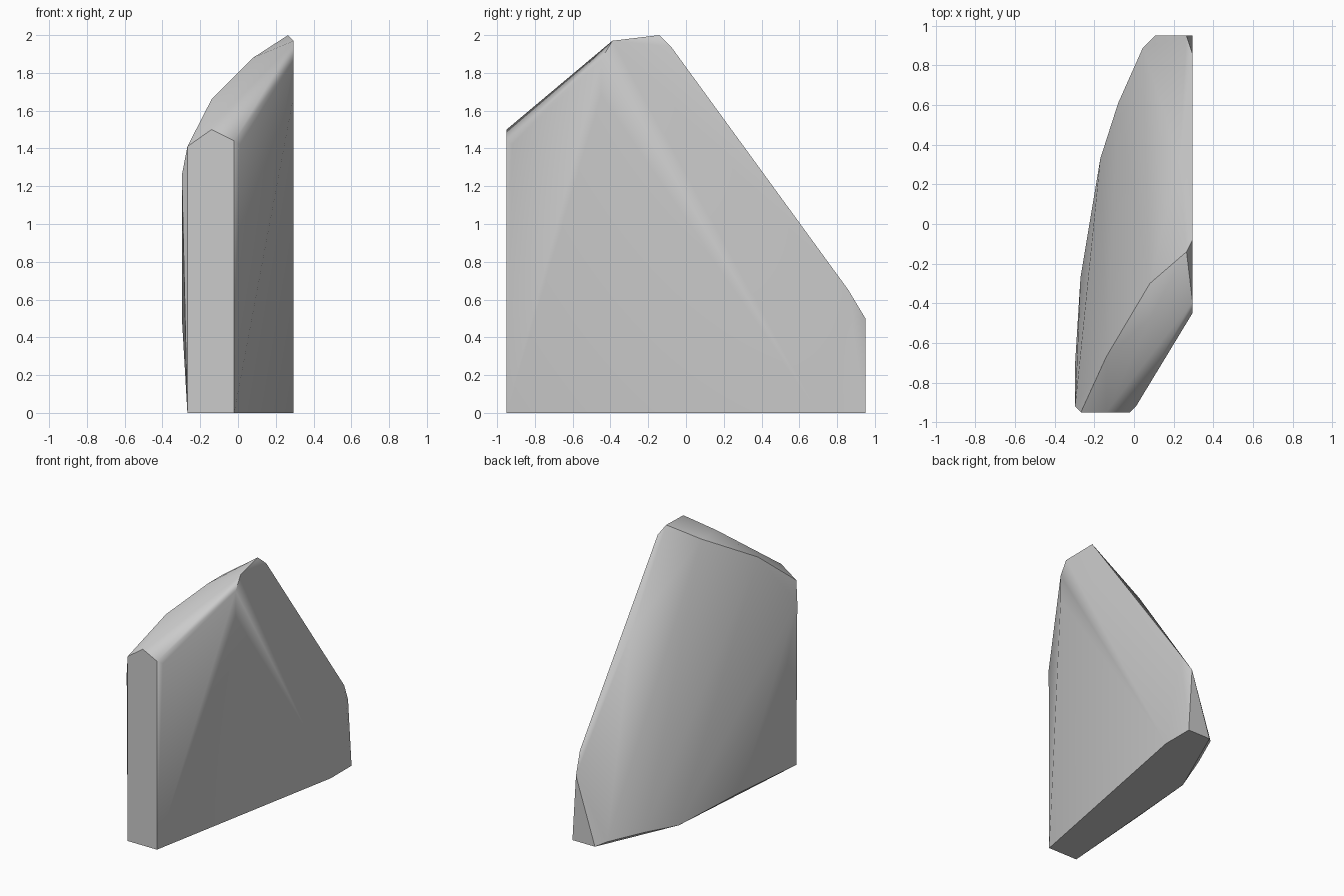
import bpy
import bmesh
import math

# Remove the default object
default_object = bpy.data.objects.get("Cube")
if default_object:
    bpy.data.objects.remove(default_object, do_unlink=True)


def make_material(name, color):
    material = bpy.data.materials.new(name)
    material.use_nodes = True
    material.diffuse_color = color
    shader = material.node_tree.nodes["Principled BSDF"]
    shader.inputs["Base Color"].default_value = color
    shader.inputs["Roughness"].default_value = 0.8
    return material


def convex_solid(name, corner_groups, material):
    """Wrap a closed convex shell around the given corners."""
    bm = bmesh.new()
    for group in corner_groups:
        for corner in group:
            bm.verts.new(corner)
    bmesh.ops.convex_hull(bm, input=bm.verts[:])
    inner = [v for v in bm.verts if not v.link_faces]
    bmesh.ops.delete(bm, geom=inner, context='VERTS')
    # Merge neighbouring triangles that lie in one plane
    bmesh.ops.dissolve_limit(bm, angle_limit=math.radians(0.5),
                             verts=bm.verts[:], edges=bm.edges[:])
    bmesh.ops.recalc_face_normals(bm, faces=bm.faces[:])
    mesh = bpy.data.meshes.new(name)
    bm.to_mesh(mesh)
    bm.free()
    mesh.materials.append(material)
    solid = bpy.data.objects.new(name, mesh)
    bpy.context.collection.objects.link(solid)
    return solid


FRONT, BACK = -0.95, 0.95
LEFT, RIGHT = 0.295, -0.297

# Narrow upright front face
front_face = [(-0.268, FRONT, 0), (-0.02, FRONT, 0), (-0.02, FRONT, 1.44),
              (-0.14, FRONT, 1.5), (-0.268, FRONT, 1.41)]

# Flat left side, running up to the peak, with a worn upper front edge
left_side = [(LEFT, -0.45, 1.68), (LEFT, -0.45, 1.87), (LEFT, -0.39, 1.97),
             (LEFT, -0.08, 1.94), (LEFT, 0.86, 0.65), (LEFT, BACK, 0),
             (LEFT, 0.7, 0), (0.01, -0.92, 1.42)]

# Peak, sloping crest, edge of the back slope and back corner
crest = [(0.265, -0.14, 2), (0.08, -0.3, 1.88), (0.08, -0.48, 1.88),
         (-0.14, -0.67, 1.66), (0.23, 0.33, 1.37),
         (0.265, BACK, 0.5), (0.105, BACK, 0)]

# Rounded right side and its worn lower edge
right_side = [(RIGHT, -0.92, 1.26), (RIGHT, -0.7, 0.5),
              (-0.27, -0.27, 0.05), (-0.17, 0.33, 0),
              (-0.08, 0.61, 0.03), (0.045, 0.89, 0.03)]

stone = make_material("light grey stone", (0.6, 0.6, 0.6, 1))
chunk = convex_solid("stone_chunk",
                     [front_face, left_side, crest, right_side], stone)

# Smooth the rounded side, keep the broken edges crisp
bpy.ops.object.select_all(action='DESELECT')
chunk.select_set(True)
bpy.context.view_layer.objects.active = chunk
bpy.ops.object.shade_smooth_by_angle(angle=math.radians(35))
